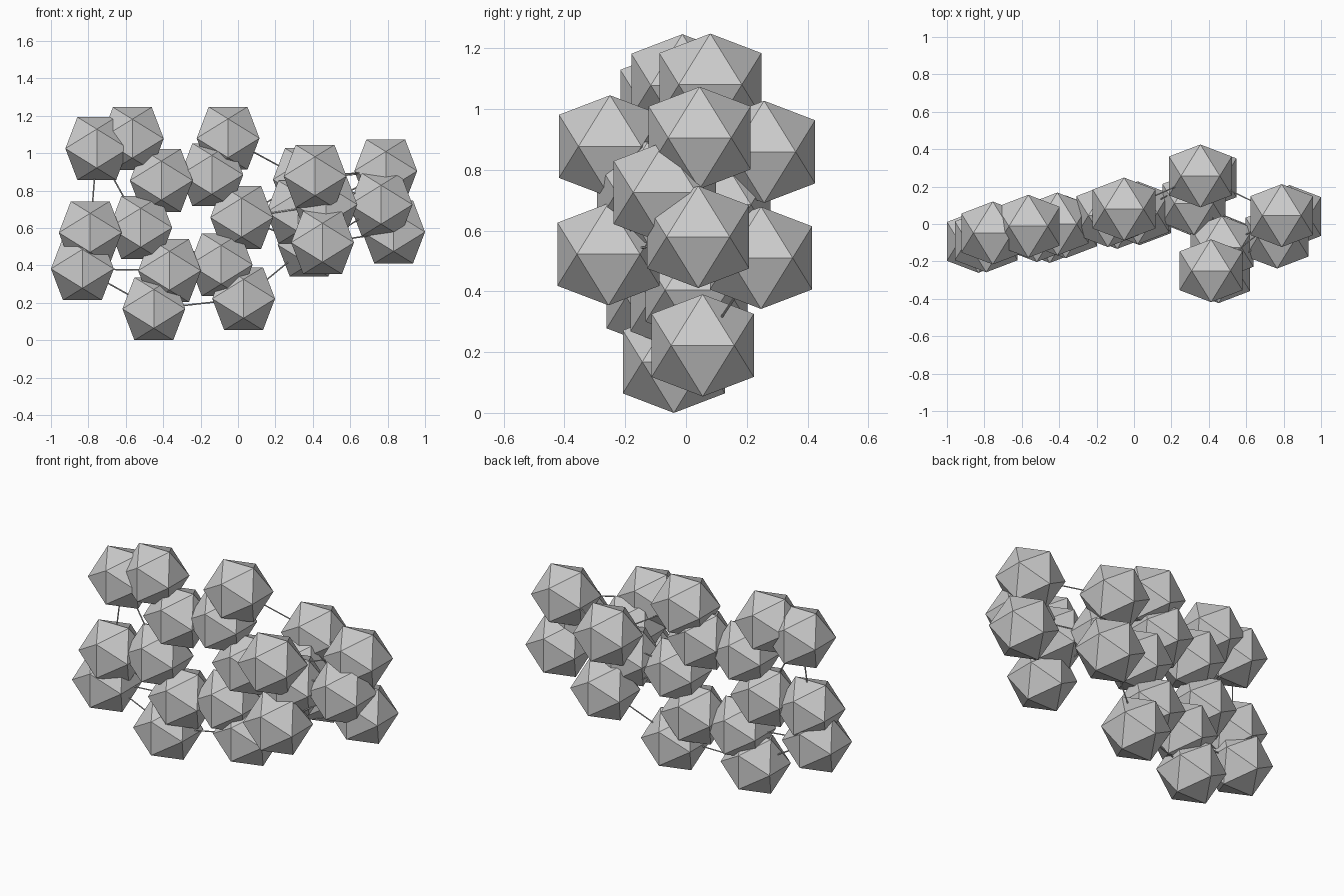
import bpy, bmesh
from mathutils import Vector
from itertools import combinations

if "Cube" in bpy.data.objects:
    bpy.data.objects.remove(bpy.data.objects["Cube"])

R = 0.1975         # ball radius
LINK_R = 0.004     # rod radius
LINK_MAX = 0.50    # balls closer than this are joined by a rod

# Ball centres, grouped by part
balls = {
    "ring_ball": [(.02, .06, .656), (-.14, .045, .885), (-.41, .0, .854),
                  (-.52, -.035, .602), (-.366, -.015, .372), (-.09, .035, .404)],
    "ring_outer_ball": [(-.053, .08, 1.08), (-.565, -.012, 1.078), (-.79, -.09, .575),
                        (-.45, -.04, .168), (.03, .055, .222)],
    "tip_ball": [(-.755, -.048, 1.025), (-.832, -.093, .382)],
    "tail_ball": [(.32, .11, .685), (.47, -.125, .725), (.765, -.07, .725)],
    "tail_outer_ball": [(.355, .257, .859), (.38, .247, .51), (.412, -.25, .877),
                        (.452, -.255, .522), (.79, .045, .905), (.832, .04, .579)],
}

# Low-poly icosahedron with its edges lined up to the axes
phi = (1 + 5 ** .5) / 2
k = R / (1 + phi * phi) ** .5
ball_mesh = bpy.data.meshes.new("ball")
bm = bmesh.new()
for a in (-k, k):
    for b in (-k * phi, k * phi):
        for co in ((a, 0, b), (b, a, 0), (0, b, a)):
            bm.verts.new(co)
bmesh.ops.convex_hull(bm, input=bm.verts)
bmesh.ops.recalc_face_normals(bm, faces=bm.faces)
bm.to_mesh(ball_mesh)
bm.free()

for name, centres in balls.items():
    for c in centres:
        ob = bpy.data.objects.new(name, ball_mesh)
        ob.location = c
        bpy.context.collection.objects.link(ob)


# Thin rods between neighbouring balls
def rod(p, q):
    d = q - p
    bpy.ops.mesh.primitive_cylinder_add(vertices=6, radius=LINK_R, depth=d.length,
                                        location=(p + q) / 2,
                                        rotation=d.to_track_quat('Z', 'Y').to_euler())
    bpy.context.object.name = "rod"


points = [Vector(c) for cs in balls.values() for c in cs]
for p, q in combinations(points, 2):
    if (q - p).length < LINK_MAX:
        rod(p, q)
